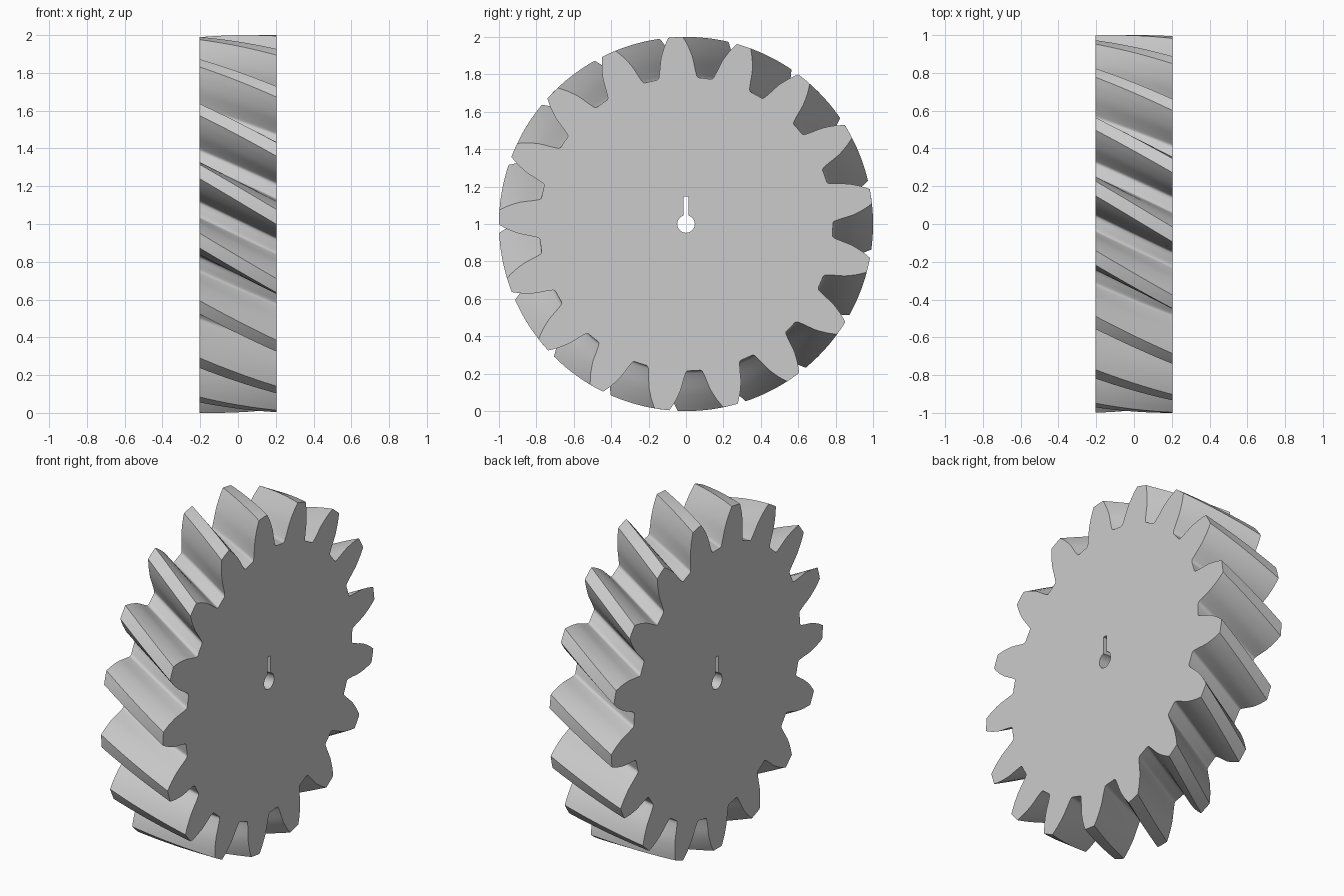
import bpy, bmesh
from math import sin, cos, radians, sqrt, atan2, pi

if "Cube" in bpy.data.objects:
    bpy.data.objects.remove(bpy.data.objects["Cube"])

TEETH = 17
HALF_W = 0.205          # half face width along x
TWIST = 14.1            # helix twist over the whole width, degrees
PHASE = 8.5             # tooth centre angle on the +x face, degrees
STEPS = 16
# tooth half profile, root to tip: radius, half angle in degrees
FLANK = [(0.785, 9.4), (0.785, 8.3), (0.7875, 7.75), (0.793, 7.4), (0.802, 7.15),
         (0.82, 6.75), (0.84, 6.35), (0.867, 5.9), (0.895, 5.38), (0.92, 4.72),
         (0.95, 3.9), (0.975, 3.1), (1.0, 2.25)]
TIP = [(1.0, 0.8)]
half = FLANK + TIP
tooth = [(r, -a) for r, a in half] + [(r, a) for r, a in reversed(half)]

bm = bmesh.new()


def loop(points, x):
    return [bm.verts.new((x, y, z)) for y, z in points]


def bridge(a, b):
    n = len(a)
    for i in range(n):
        j = (i + 1) % n
        bm.faces.new((a[i], a[j], b[j], b[i]))


def gear_outline(turn):
    pts = []
    for k in range(TEETH):
        for r, a in tooth:
            t = radians(PHASE + turn + a + 360 * k / TEETH)
            pts.append((r * cos(t), 1 + r * sin(t)))
    return pts


# helical teeth: the outline swept along x while turning
rings = []
for s in range(STEPS + 1):
    f = s / STEPS
    rings.append(loop(gear_outline(TWIST * (f - 1)), HALF_W * (2 * f - 1)))
for a, b in zip(rings, rings[1:]):
    bridge(a, b)

# shaft bore with a narrow keyway pointing up
BORE, KEY, KEY_TOP = 0.047, 0.0125, 1.147
start = atan2(sqrt(BORE**2 - KEY**2), -KEY)
sweep = 2 * pi - 2 * (start - pi / 2)
bore = [(BORE * cos(start + sweep * i / 32), 1 + BORE * sin(start + sweep * i / 32))
        for i in range(33)]
bore += [(KEY, KEY_TOP), (-KEY, KEY_TOP)]
inner = [loop(bore, -HALF_W), loop(bore, HALF_W)]
bridge(*inner)

# flat end faces with the bore left open
for outer, hole, nx in ((rings[0], inner[0], -1), (rings[-1], inner[1], 1)):
    edges = [bm.edges.get((l[i - 1], l[i])) for l in (outer, hole) for i in range(len(l))]
    bmesh.ops.triangle_fill(bm, use_beauty=True, use_dissolve=False,
                            edges=edges, normal=(nx, 0, 0))
bmesh.ops.recalc_face_normals(bm, faces=bm.faces[:])

mesh = bpy.data.meshes.new("helical_gear")
bm.to_mesh(mesh)
bm.free()
gear = bpy.data.objects.new("helical_gear", mesh)
bpy.context.collection.objects.link(gear)
bpy.context.view_layer.objects.active = gear
gear.select_set(True)
bpy.ops.object.shade_smooth_by_angle(angle=radians(35))
